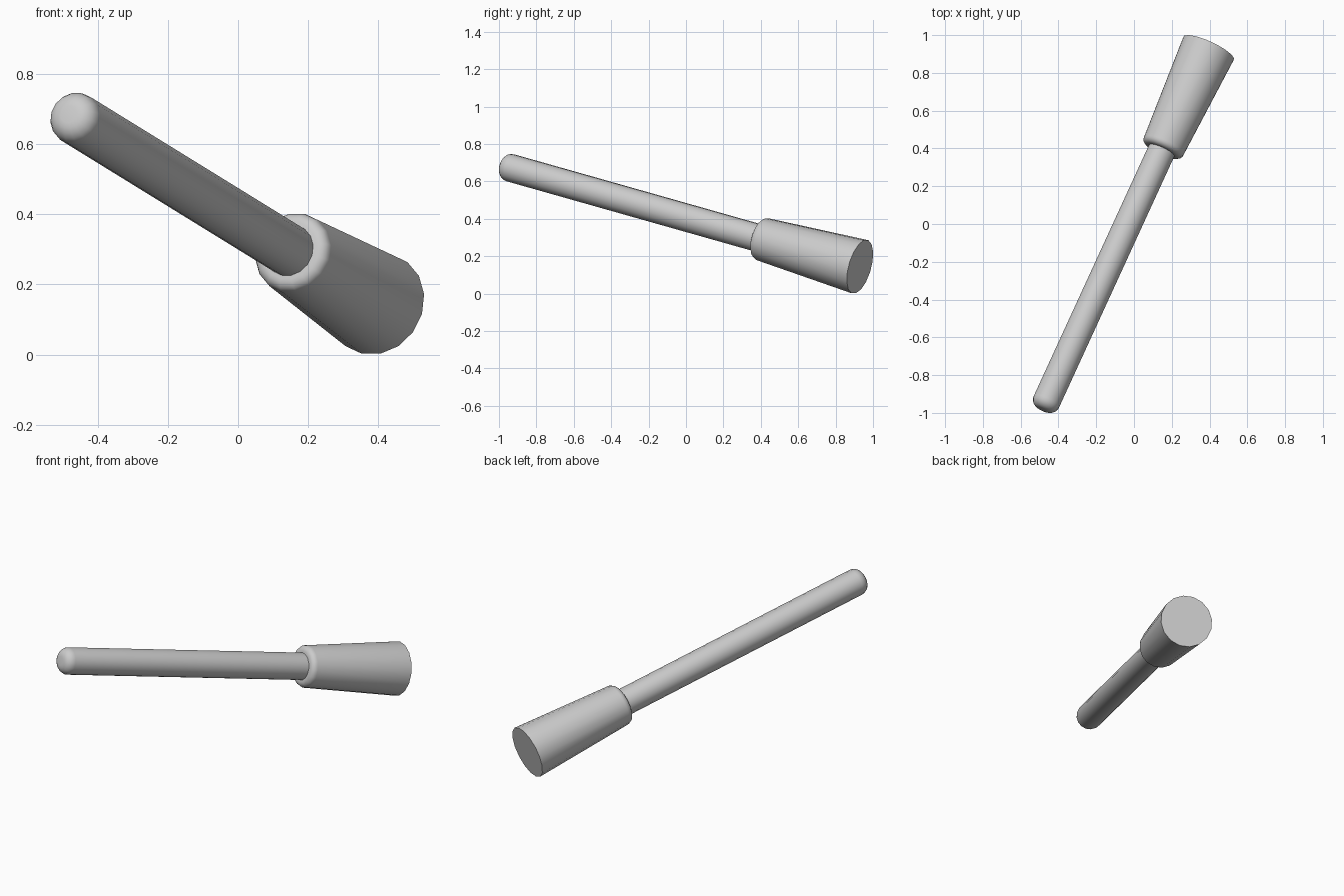
import bpy, bmesh
from math import sin, cos, pi
from mathutils import Vector, Matrix

if "Cube" in bpy.data.objects:
    bpy.data.objects.remove(bpy.data.objects["Cube"])

SIDES = 16
end = Vector((0.395, 0.93, 0.144))           # centre of the wide flat end
axis = Vector((0.459, 1.0, -0.283)).normalized()
side = axis.cross(Vector((0, 0, 1))).normalized()
up = side.cross(axis)
frame = Matrix.Translation(end) @ Matrix((side, up, axis)).transposed().to_4x4()


def fillet(r, f, start, steps=5):
    """Rounded rim: from the flat face out to radius r over depth f."""
    return [(r - f + f * sin(a), start + f - f * cos(a))
            for a in (pi / 2 * i / steps for i in range(steps + 1))]


def lathe(name, profile):
    """Closed solid of revolution from (radius, distance along axis)."""
    bm = bmesh.new()
    rings = []
    for r, t in profile:
        ring = []
        for i in range(SIDES):
            a = 2 * pi * (i + 0.5) / SIDES
            ring.append(bm.verts.new(frame @ Vector((r * sin(a), r * cos(a), t))))
        rings.append(ring)
    for lo, hi in zip(rings, rings[1:]):
        for i in range(SIDES):
            j = (i + 1) % SIDES
            bm.faces.new((lo[i], lo[j], hi[j], hi[i]))
    bm.faces.new(rings[0])
    bm.faces.new(rings[-1])
    bmesh.ops.recalc_face_normals(bm, faces=bm.faces)
    mesh = bpy.data.meshes.new(name)
    bm.to_mesh(mesh)
    bm.free()
    obj = bpy.data.objects.new(name, mesh)
    bpy.context.collection.objects.link(obj)
    bpy.ops.object.select_all(action='DESELECT')
    obj.select_set(True)
    bpy.context.view_layer.objects.active = obj
    bpy.ops.object.shade_smooth_by_angle(angle=pi / 6)


# Thin rod with a rounded tip, pushed slightly into the grip
lathe("rod", fillet(0.075, 0.05, -2.173) + [(0.075, -0.55)])

# Flared grip with a rounded collar and a flat wide end
lathe("grip", fillet(0.117, 0.032, -0.616) + [(0.149, 0.0)])
